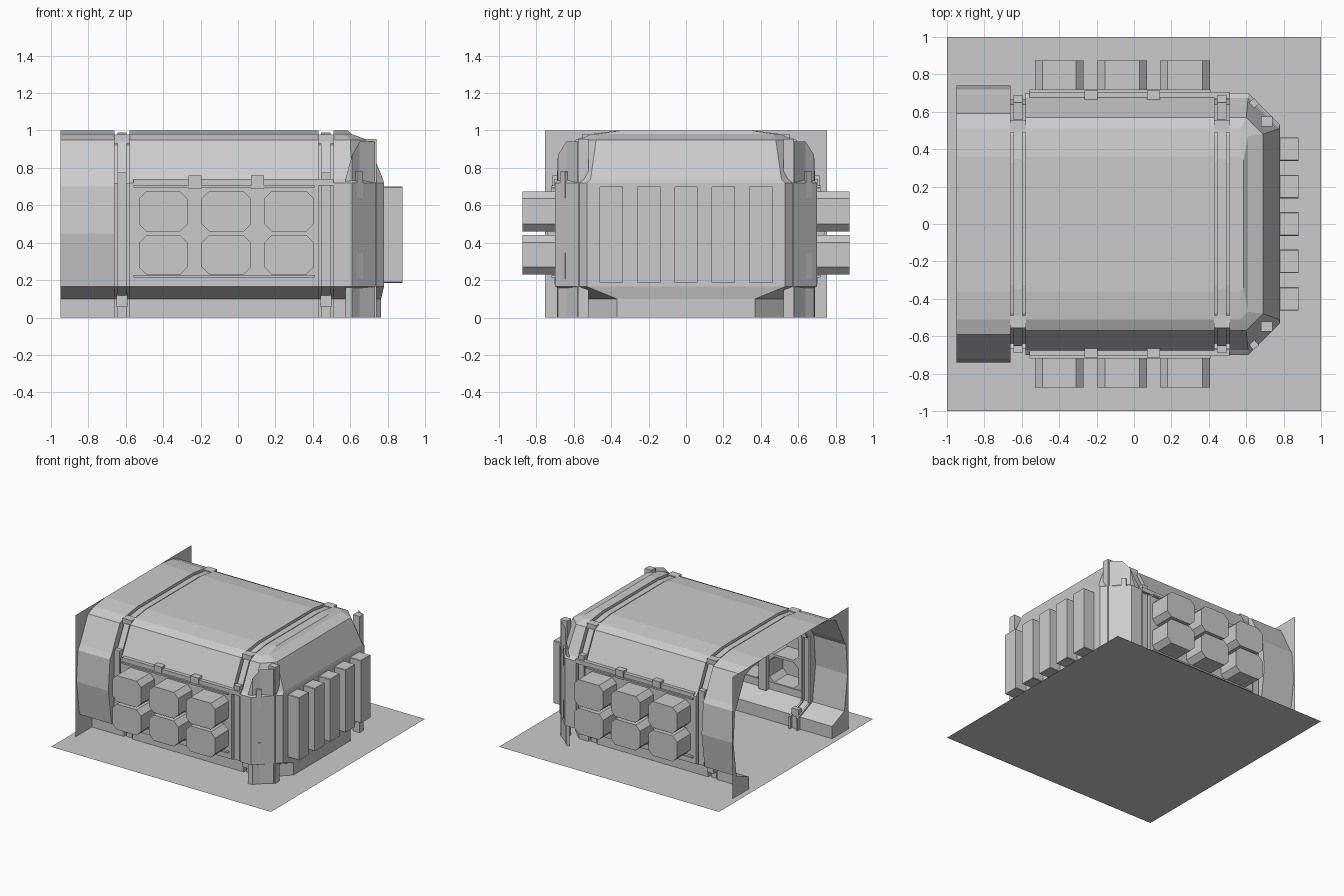
import bpy, bmesh, math
from mathutils import Matrix

if "Cube" in bpy.data.objects:
    bpy.data.objects.remove(bpy.data.objects["Cube"])


def finish(bm, name):
    bmesh.ops.remove_doubles(bm, verts=bm.verts, dist=0.0005)
    bmesh.ops.recalc_face_normals(bm, faces=bm.faces)
    me = bpy.data.meshes.new(name)
    bm.to_mesh(me)
    bm.free()
    ob = bpy.data.objects.new(name, me)
    bpy.context.collection.objects.link(ob)
    return ob


def face(bm, pts):
    return bm.faces.new([bm.verts.new(p) for p in pts])


def loft(name, chains, skip=lambda s, j: False, cap=False):
    bm = bmesh.new()
    for s in range(len(chains) - 1):
        a, b = chains[s], chains[s + 1]
        for j in range(len(a) - 1):
            if not skip(s, j):
                face(bm, (a[j], a[j + 1], b[j + 1], b[j]))
    if cap:
        face(bm, chains[-1])
    return finish(bm, name)


def box(name, x, y, z, turn=0):
    bm = bmesh.new()
    bmesh.ops.create_cube(bm, size=1)
    c = [(q[0] + q[1]) / 2 for q in (x, y, z)]
    m = (Matrix.Translation(c) @ Matrix.Rotation(turn, 4, 'Z')
         @ Matrix.Diagonal((x[1] - x[0], y[1] - y[0], z[1] - z[0], 1)))
    bmesh.ops.transform(bm, matrix=m, verts=bm.verts)
    return finish(bm, name)


def recesses(name, cells, ch, place):
    """Wall cells, each with a chamfered box pushed outward: (outer rect, inner rect, depth)."""
    bm = bmesh.new()
    for (U0, U1, V0, V1), (u0, u1, v0, v1), d in cells:
        oct_ = [(u0 + ch, v0), (u1 - ch, v0), (u1, v0 + ch), (u1, v1 - ch),
                (u1 - ch, v1), (u0 + ch, v1), (u0, v1 - ch), (u0, v0 + ch)]
        out = [(u0 + ch, V0), (u1 - ch, V0), (U1, v0 + ch), (U1, v1 - ch),
               (u1 - ch, V1), (u0 + ch, V1), (U0, v1 - ch), (U0, v0 + ch)]
        corner = {1: (U1, V0), 3: (U1, V1), 5: (U0, V1), 7: (U0, V0)}
        for i in range(8):
            k = (i + 1) % 8
            ring = [out[i]] + ([corner[i]] if i in corner else []) + [out[k], oct_[k], oct_[i]]
            face(bm, [place(*p, 0) for p in ring])
            face(bm, [place(*oct_[i], 0), place(*oct_[k], 0), place(*oct_[k], d), place(*oct_[i], d)])
        face(bm, [place(*p, d) for p in oct_])
    return finish(bm, name)


# Half cross-sections (y, z) from floor to roof
main = [(.54, 0), (.54, .10), (.70, .165), (.70, .45), (.70, .72), (.675, .74), (.57, .95), (.51, .98), (.36, 1)]
entry = [(.54, 0), (.54, .10), (.70, .165), (.74, .45), (.72, .70), (.695, .74), (.59, .95), (.51, .98), (.36, 1)]


def inset(p, d):
    return [(y - d, z - d * .8 if z > .73 else z) for y, z in p]


def chain(x, half):
    return [(x, -y, z) for y, z in half] + [(x, y, z) for y, z in reversed(half)]


# Ground plate and entry bulkhead
bm = bmesh.new()
face(bm, [(-1, -1, 0), (1, -1, 0), (1, 1, 0), (-1, 1, 0)])
finish(bm, "floor")
bm = bmesh.new()
for s in (-1, 1):
    face(bm, [(-.95, s * y, z) for y, z in entry + [(.755, 1), (.755, 0)]])
finish(bm, "entry_bulkhead")


# Hull with two grooved arches
def arch(x0, x1):
    g, r = inset(main, .035), inset(main, .012)
    return [(x0, g), (x0 + .015, g), (x0 + .015, r), (x1 - .015, r), (x1 - .015, g), (x1, g)]


stations = ([(-.95, entry), (-.66, entry)] + arch(-.66, -.58) + [(-.58, main), (.43, main)]
            + arch(.43, .51) + [(.51, main)])
loft("hull", [chain(x, p) for x, p in stations], lambda s, j: s == 8 and j in (2, 3, 13, 14))

# Rounded-off end of the hull
end_x = [.765, .765, .78, .78, .78, .775, .69, .61, .585]
cham = [.17, .17, .17, .17, .17, .165, .09, .04, .02]
rows = []
for (y, z), xe, c in zip(main, end_x, cham):
    half = [(.51, y), (max(.51, xe - c), y), (xe, y - c)]
    rows.append([(a, -b, z) for a, b in half] + [(a, b, z) for a, b in reversed(half)])
loft("end_hull", rows, lambda s, j: s in (2, 3) and j == 2, cap=True)

# Side walls with six window boxes each
xs = [(-.58, -.23, -.53, -.27), (-.23, .105, -.195, .07), (.105, .43, .14, .405)]
zs = [(.165, .45, .23, .44), (.45, .72, .46, .675)]
cells = [((X0, X1, Z0, Z1), (x0, x1, z0, z1), .175)
         for X0, X1, x0, x1 in xs for Z0, Z1, z0, z1 in zs]
for s, side in ((-1, "front"), (1, "back")):
    recesses(side + "_windows", cells, .04, lambda u, v, d, s=s: (u, s * (.70 + d), v))
    # Frame rails, tabs and posts around the windows
    for z in (.215, .695):
        box(side + "_rail", (-.56, .41), sorted((s * .695, s * .72)), (z, z + .012))
    box(side + "_ledge", (-.56, .51), sorted((s * .67, s * .705)), (.705, .74))
    for x in (-.23, .105):
        box(side + "_tab", (x - .035, x + .035), sorted((s * .66, s * .715)), (.69, .76))
        box(side + "_inner_post", (x - .035, x + .035), sorted((s * .66, s * .70)), (.165, .72))
    # Clips on the arches
    for x in (-.62, .47):
        box(side + "_roof_clip", (x - .042, x + .042), sorted((s * .49, s * .555)), (.93, .978))
        box(side + "_wall_clip", (x - .025, x + .025), sorted((s * .65, s * .69)), (.70, .955 - .18))
        box(side + "_foot", (x - .03, x + .03), sorted((s * .53, s * .57)), (.055, .16))

# End wall with five tall slots
edges = [-.53, -.3, -.1, .1, .3, .53]
cells = [((edges[i], edges[i + 1], .165, .72), (c - .063, c + .063, .185, .70), .10)
         for i, c in enumerate((-.4, -.2, 0, .2, .4))]
recesses("end_slots", cells, .004, lambda u, v, d: (.78 + d, u, v))
for y in (-.3, -.1, .1, .3):
    box("end_inner_post", (.735, .78), (y - .035, y + .035), (.165, .72))

# Corner shields, ribs and lamps
plan = [(.575, .69, .74), (.61, .685, .87), (.65, .64, .94), (.73, .58, .94), (.74, .53, .94)]
for s, side in ((-1, "front"), (1, "back")):
    loft(side + "_corner_shield", [[(x, s * y, 0) for x, y, h in plan],
                                   [(x, s * y, h) for x, y, h in plan]])
    box(side + "_corner_rib", (.68, .74), sorted((s * .52, s * .575)), (0, .955))
    for z in (.205, .64):
        box(side + "_corner_lamp", (.62, .66), (s * .645 - .02, s * .645 + .02), (z, z + .14), math.radians(40))
